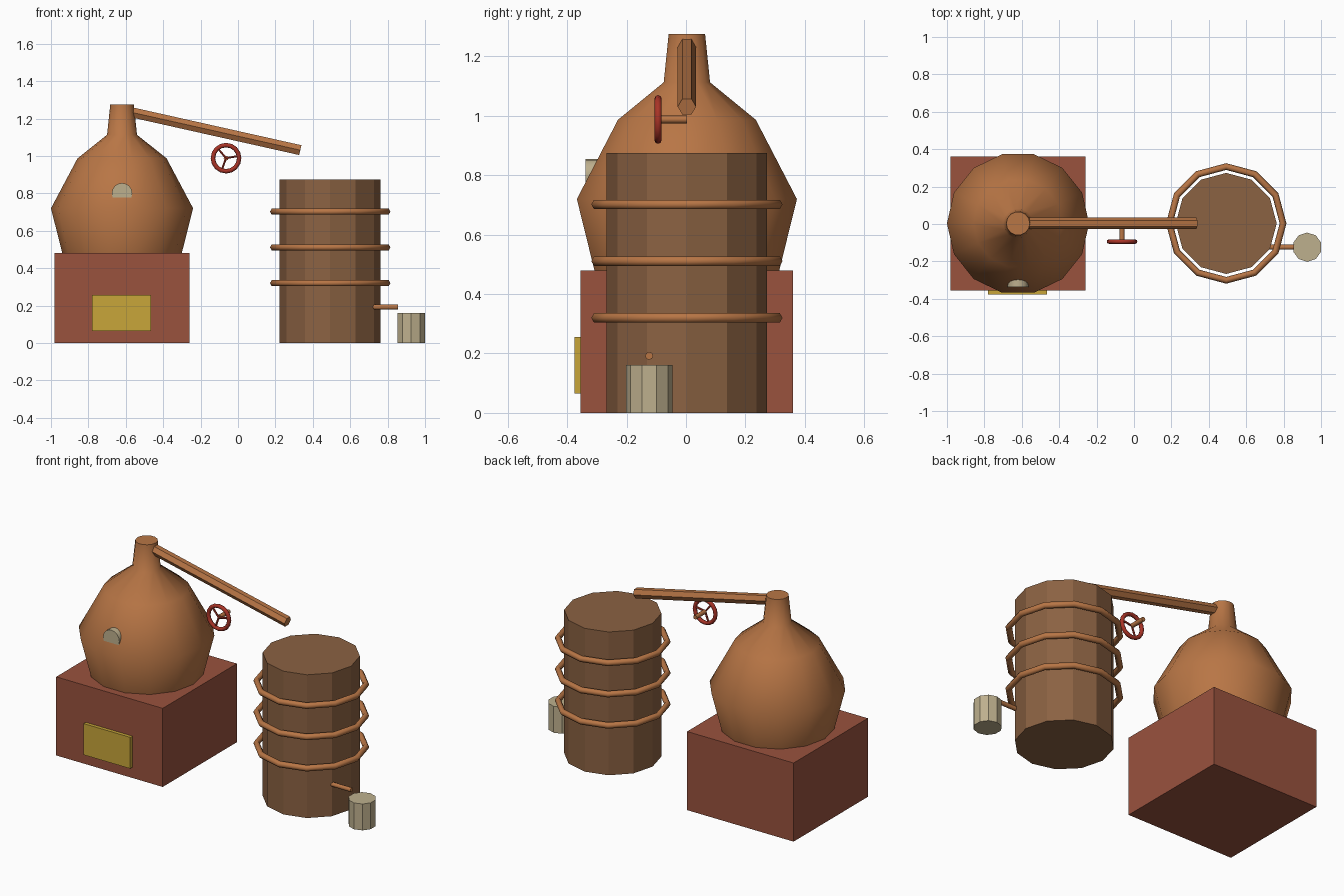
import bpy, bmesh, math
from mathutils import Vector

if "Cube" in bpy.data.objects:
    bpy.data.objects.remove(bpy.data.objects["Cube"])

CY = 0.003  # shared centre line of the still


def material(name, rgb):
    m = bpy.data.materials.new(name)
    m.diffuse_color = (*rgb, 1)
    m.use_nodes = True
    m.node_tree.nodes["Principled BSDF"].inputs["Base Color"].default_value = m.diffuse_color
    return m


COPPER = material("copper", (0.48, 0.18, 0.06))
BRICK = material("brick", (0.32, 0.085, 0.048))
WOOD = material("wood", (0.26, 0.122, 0.055))
PALE = material("pale_metal", (0.515, 0.434, 0.27))
BRASS = material("brass", (0.578, 0.381, 0.042))
RED = material("red_paint", (0.40, 0.034, 0.02))


def finish(name, bm, mat, smooth=None):
    bmesh.ops.recalc_face_normals(bm, faces=bm.faces)
    mesh = bpy.data.meshes.new(name)
    bm.to_mesh(mesh)
    bm.free()
    ob = bpy.data.objects.new(name, mesh)
    bpy.context.collection.objects.link(ob)
    mesh.materials.append(mat)
    if smooth:
        bpy.ops.object.select_all(action='DESELECT')
        ob.select_set(True)
        bpy.context.view_layer.objects.active = ob
        bpy.ops.object.shade_smooth_by_angle(angle=math.radians(smooth))
    return ob


def box(name, lo, hi, mat):
    bm = bmesh.new()
    bmesh.ops.create_cube(bm, size=1)
    for v in bm.verts:
        v.co = [l + (c + 0.5) * (h - l) for l, h, c in zip(lo, hi, v.co)]
    return finish(name, bm, mat)


def loft(bm, rings, closed=False):
    """Skin a list of vertex rings, capping the ends unless closed."""
    loops = [[bm.verts.new(p) for p in r] for r in rings]
    n = len(loops[0])
    for i in range(len(loops) - (0 if closed else 1)):
        a, b = loops[i], loops[(i + 1) % len(loops)]
        for j in range(n):
            k = (j + 1) % n
            bm.faces.new((a[j], a[k], b[k], b[j]))
    if not closed:
        bm.faces.new(loops[0])
        bm.faces.new(loops[-1])


def lathe(name, x, y, profile, sides, mat, start=0.0, smooth=None):
    bm = bmesh.new()
    angles = [start + math.tau * i / sides for i in range(sides)]
    loft(bm, [[(x + r * math.cos(a), y + r * math.sin(a), z) for a in angles]
              for r, z in profile])
    return finish(name, bm, mat, smooth)


def rod(name, p, q, r, sides, mat, smooth=None):
    """Prism between two points, with one corner pointing sideways."""
    p, q = Vector(p), Vector(q)
    d = (q - p).normalized()
    u = d.cross(Vector((0, 0, 1)))
    u = u.normalized() if u.length > 1e-4 else Vector((1, 0, 0))
    w = u.cross(d)
    angles = [math.tau * i / sides for i in range(sides)]
    bm = bmesh.new()
    loft(bm, [[e + r * (u * math.cos(a) + w * math.sin(a)) for a in angles]
              for e in (p, q)])
    return finish(name, bm, mat, smooth)


def ring(name, centre, u, w, major, minor, n, m, mat, smooth=None):
    """Torus lying in the plane of u and w."""
    c, u, w = Vector(centre), Vector(u), Vector(w)
    axis = u.cross(w)
    rings = []
    for i in range(n):
        a = math.tau * i / n
        out = u * math.cos(a) + w * math.sin(a)
        rings.append([c + out * (major + minor * math.cos(b)) + axis * minor * math.sin(b)
                      for b in (math.tau * j / m for j in range(m))])
    bm = bmesh.new()
    loft(bm, rings, closed=True)
    return finish(name, bm, mat, smooth)


# Brick furnace with its door
box("furnace", (-0.98, -0.355, 0), (-0.26, 0.361, 0.48), BRICK)
box("furnace_door", (-0.78, -0.376, 0.065), (-0.465, -0.35, 0.256), BRASS)

# Copper pot and neck
lathe("pot", -0.62, CY,
      [(0.318, 0.475), (0.38, 0.72), (0.238, 0.987), (0.08, 1.113), (0.063, 1.275)],
      14, COPPER, smooth=60)

# Round sight glass sunk in the pot
rod("sight_glass", (-0.62, -0.24, 0.80), (-0.62, -0.338, 0.80), 0.055, 16, PALE, smooth=40)

# Sloping vapour pipe
rod("vapour_pipe", (-0.60, CY, 1.24), (0.333, CY, 1.031), 0.031, 6, COPPER)

# Valve handwheel with stem and spokes
hub = Vector((-0.064, -0.094, 0.988))
rod("valve_stem", hub + Vector((0, 0.005, 0)), (hub.x, CY, hub.z), 0.013, 8, COPPER, smooth=50)
ring("handwheel_rim", hub, (1, 0, 0), (0, 0, 1), 0.07, 0.012, 16, 8, RED, smooth=60)
for i in range(3):
    a = math.radians(10 + 120 * i)
    tip = hub + 0.07 * Vector((math.cos(a), 0, math.sin(a)))
    rod(f"handwheel_spoke_{i + 1}", hub, tip, 0.006, 6, RED)

# Wooden condenser tub with copper hoops
lathe("tub", 0.493, CY, [(0.27, 0), (0.27, 0.875)], 12, WOOD)
for i, z in enumerate((0.32, 0.511, 0.702)):
    ring(f"tub_hoop_{i + 1}", (0.493, CY, z), (1, 0, 0), (0, 1, 0),
         0.304, 0.018, 12, 6, COPPER, smooth=61)

# Outlet pipe and collecting bucket
rod("outlet_pipe", (0.66, -0.124, 0.192), (0.855, -0.124, 0.192), 0.0135, 8, COPPER, smooth=50)
lathe("bucket", 0.926, -0.124, [(0.078, 0), (0.078, 0.161)], 10, PALE, start=math.pi / 2)
